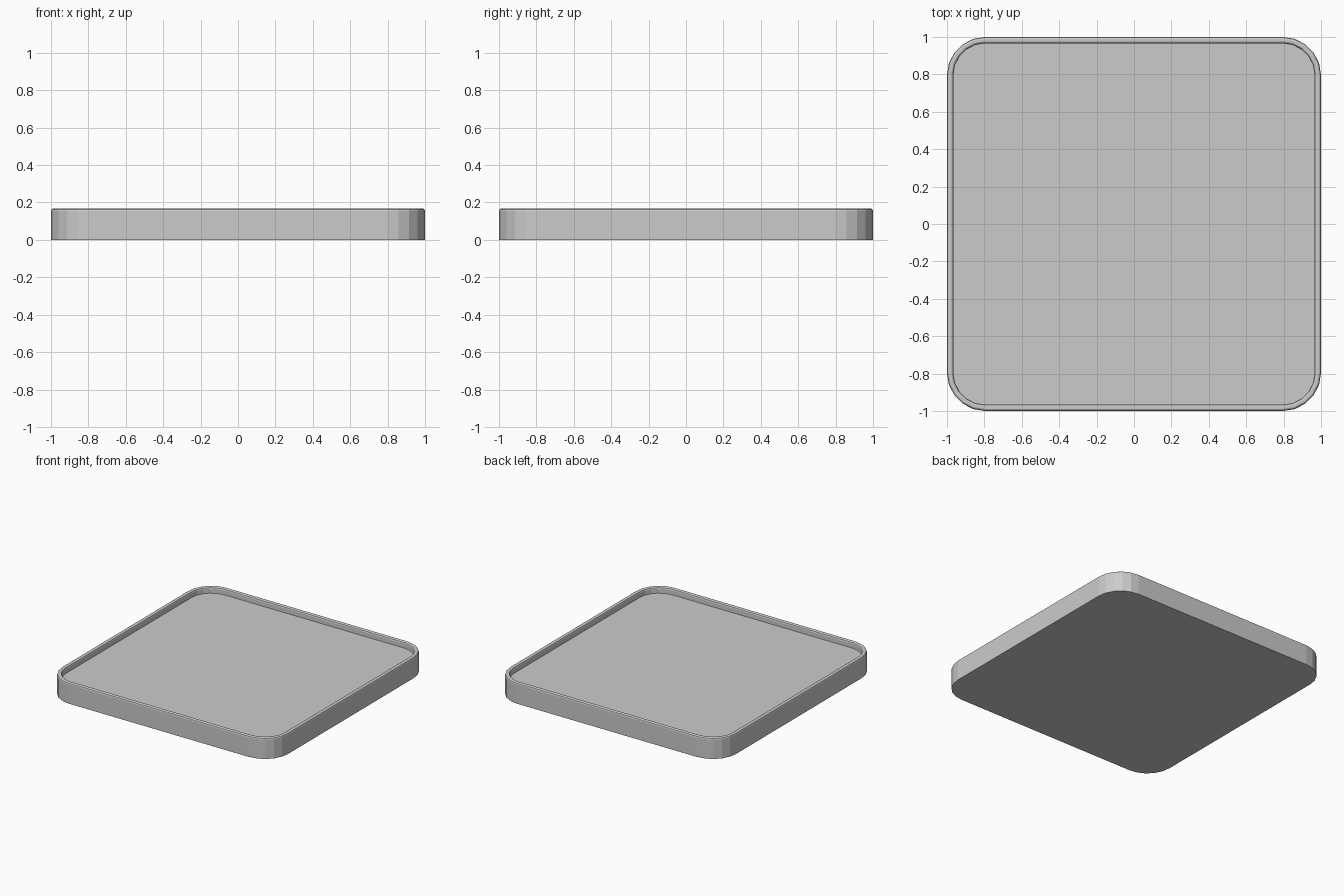
import bpy, bmesh, math

if "Cube" in bpy.data.objects:
    bpy.data.objects.remove(bpy.data.objects["Cube"])

SEG = 5        # sides per rounded corner
R = 0.205      # outer corner radius


def ring(bm, inset, z):
    """Rounded-square loop, inset from the 2 x 2 outline."""
    c, r = 1 - R, R - inset
    verts = []
    for q, (sx, sy) in enumerate([(1, 1), (-1, 1), (-1, -1), (1, -1)]):
        for i in range(SEG + 1):
            a = math.radians(90) * (q + i / SEG)
            verts.append(bm.verts.new((sx * c + r * math.cos(a),
                                       sy * c + r * math.sin(a), z)))
    return verts


# wall profile (inset, height): outer wall, rounded rim, inner wall
profile = [(0, 0), (0, 0.155), (0.003, 0.163), (0.011, 0.168),
           (0.023, 0.168), (0.031, 0.163), (0.034, 0.155), (0.034, 0.12)]

bm = bmesh.new()
rings = [ring(bm, d, z) for d, z in profile]
for lo, hi in zip(rings, rings[1:]):
    n = len(lo)
    for i in range(n):
        j = (i + 1) % n
        bm.faces.new((lo[i], lo[j], hi[j], hi[i]))

# underside and recessed floor
bm.faces.new(rings[0][::-1])
bm.faces.new(rings[-1])

mesh = bpy.data.meshes.new("tray")
bm.to_mesh(mesh)
bm.free()
tray = bpy.data.objects.new("tray", mesh)
bpy.context.collection.objects.link(tray)
